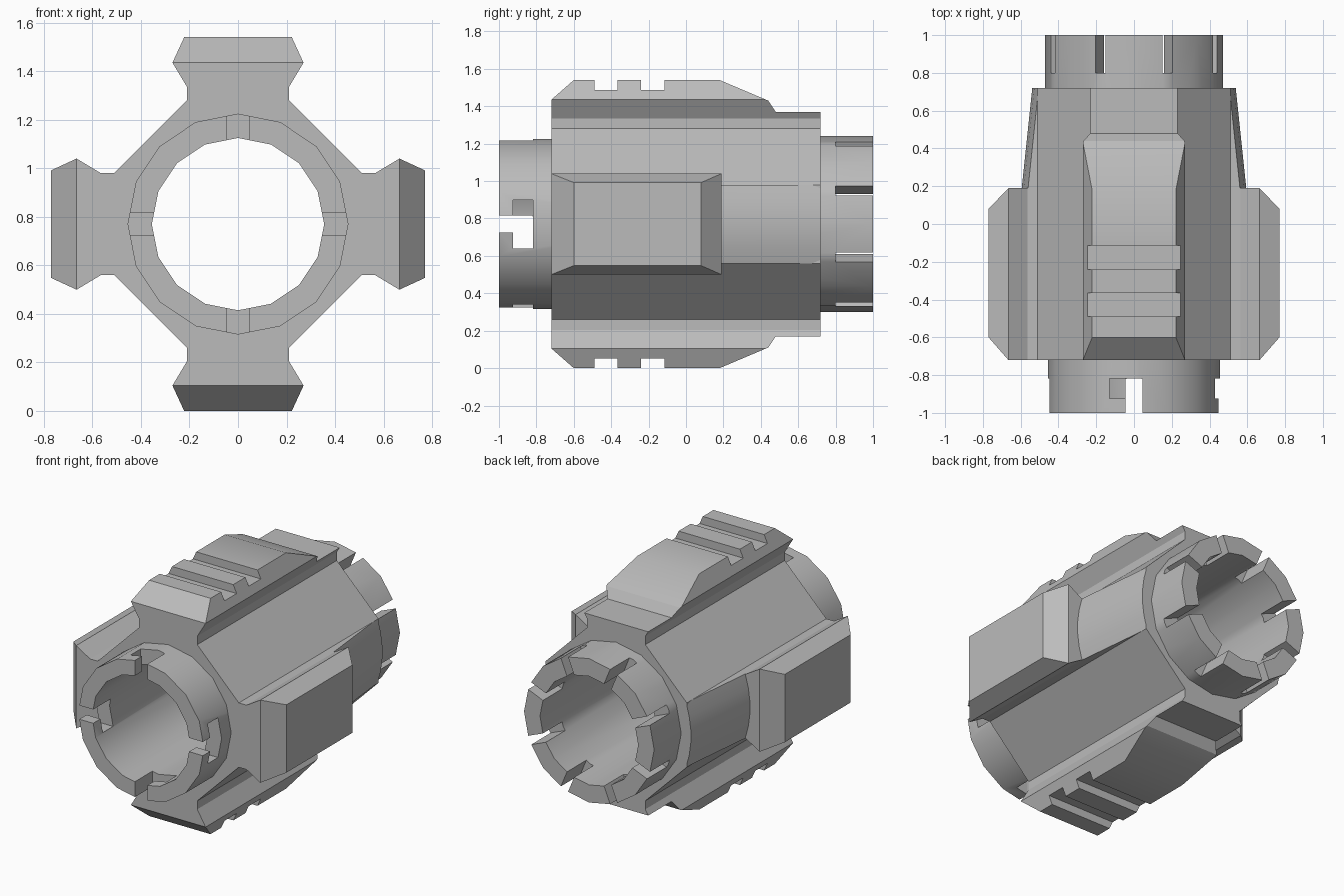
import bpy, bmesh, math
from mathutils import Matrix, Vector

if "Cube" in bpy.data.objects:
    bpy.data.objects.remove(bpy.data.objects["Cube"], do_unlink=True)

CENTRE = Matrix.Translation((0, 0, 0.77))
grey = bpy.data.materials.new("plain grey")
grey.use_nodes = True
grey.diffuse_color = (0.5, 0.5, 0.5, 1)
grey.node_tree.nodes["Principled BSDF"].inputs["Base Color"].default_value = (0.5, 0.5, 0.5, 1)


def loft(name, rings, closed=False):
    """Skin rings of equal length; cap the ends, or join last to first."""
    bm = bmesh.new()
    loops = [[bm.verts.new(p) for p in ring] for ring in rings]
    n = len(loops[0])
    pairs = list(zip(loops, loops[1:]))
    if closed:
        pairs.append((loops[-1], loops[0]))
    else:
        bm.faces.new(loops[0])
        bm.faces.new(loops[-1])
    for a, b in pairs:
        for i in range(n):
            j = (i + 1) % n
            bm.faces.new((a[i], a[j], b[j], b[i]))
    bmesh.ops.recalc_face_normals(bm, faces=bm.faces)
    mesh = bpy.data.meshes.new(name)
    bm.to_mesh(mesh)
    bm.free()
    mesh.materials.append(grey)
    obj = bpy.data.objects.new(name, mesh)
    bpy.context.collection.objects.link(obj)
    return obj


def along_y(name, pts, lo, hi):
    return loft(name, [[(x, y, z) for x, z in pts] for y in (lo, hi)])


def along_x(name, pts, half):
    return loft(name, [[(x, y, z) for y, z in pts] for x in (-half, half)])


def box(x0, x1, y0, y1, z0, z1):
    return along_y("cutter", [(x0, z0), (x1, z0), (x1, z1), (x0, z1)], y0, y1)


def spin(obj, angle):
    obj.data.transform(Matrix.Rotation(angle, 4, 'Y'))
    return obj


def boolean(obj, cutter, operation='DIFFERENCE'):
    bpy.context.view_layer.update()
    bpy.context.view_layer.objects.active = obj
    mod = obj.modifiers.new("cut", 'BOOLEAN')
    mod.operation = operation
    mod.solver = 'EXACT'
    mod.object = cutter
    bpy.ops.object.modifier_apply(modifier=mod.name)
    bpy.data.objects.remove(cutter, do_unlink=True)


def finish(obj, angle=30):
    obj.data.transform(CENTRE)
    bpy.ops.object.select_all(action='DESELECT')
    obj.select_set(True)
    bpy.context.view_layer.objects.active = obj
    bpy.ops.object.shade_smooth_by_angle(angle=math.radians(angle))


def circle(r, y, n=16):
    return [(r * math.cos(math.tau * i / n), y, r * math.sin(math.tau * i / n)) for i in range(n)]


# Tube, slightly wider at the back
profile = [(0.355, -1), (0.455, -1), (0.455, 0), (0.47, 0), (0.47, 1), (0.355, 1)]
tube = loft("tube", [circle(r, y) for r, y in profile], closed=True)

# Hooked locking slots at the front
for k in range(4):
    angle = k * math.pi / 2
    boolean(tube, spin(box(-0.045, 0.045, -1.1, -0.82, 0.2, 0.6), angle))
    far = 0.13 if k == 1 else 0.04
    boolean(tube, spin(box(-0.13, far, -0.925, -0.819, 0.2, 0.6), angle))

# Eight straight slots at the back
for k in range(8):
    boolean(tube, spin(box(-0.028, 0.028, 0.8, 1.1, 0.2, 0.6), (k + 0.5) * math.pi / 4))
finish(tube)

# Eight-sided body with a bored centre
corner = [(0.21, 0.51), (0.51, 0.21), (0.51, -0.21), (0.21, -0.51)]
outline = corner + [(-x, z) for x, z in reversed(corner)]
body = along_y("body", outline, -0.72, 0.72)
boolean(body, loft("bore", [circle(0.41, -0.9), circle(0.41, 0.9)]))
finish(body)

# Rails: a flared cross-section trimmed by a side outline
half = [(0.21, 0.505), (0.21, 0.565), (0.27, 0.665), (0.217, 0.78)]
section = half + [(-x, z) for x, z in reversed(half)]
long_side = [(-0.72, 0.5), (-0.72, 0.665), (-0.6, 0.77), (0.18, 0.77),
             (0.44, 0.66), (0.48, 0.6), (0.72, 0.6), (0.72, 0.5)]
short_side = [(-0.72, 0.5), (-0.72, 0.665), (-0.6, 0.77), (0.08, 0.77),
              (0.19, 0.665), (0.19, 0.5)]
for k, name in enumerate(("top_rail", "left_rail", "bottom_rail", "right_rail")):
    rail = along_y(name, section, -0.9, 0.9)
    is_long = k % 2 == 0
    boolean(rail, along_x("trim", long_side if is_long else short_side, 0.5), 'INTERSECT')
    if is_long:
        for y in (-0.49, -0.24):
            boolean(rail, box(-0.5, 0.5, y, y + 0.125, 0.718, 0.9))
    finish(spin(rail, k * math.pi / 2))

# Rounded tapering cheeks behind the side rails
for sign, name in ((1, "left_cheek"), (-1, "right_cheek")):
    rings = []
    for y, drop in ((0.15, 0.0), (0.72, 0.06)):
        arc = [(t * 0.21, 0.6 - drop - 0.035 * t * t) for t in (-1, -0.6, -0.2, 0.2, 0.6, 1)]
        rings.append([(0.21, y, 0.46), (-0.21, y, 0.46)] + [(x, y, z) for x, z in arc])
    finish(spin(loft(name, rings), sign * math.pi / 2))
